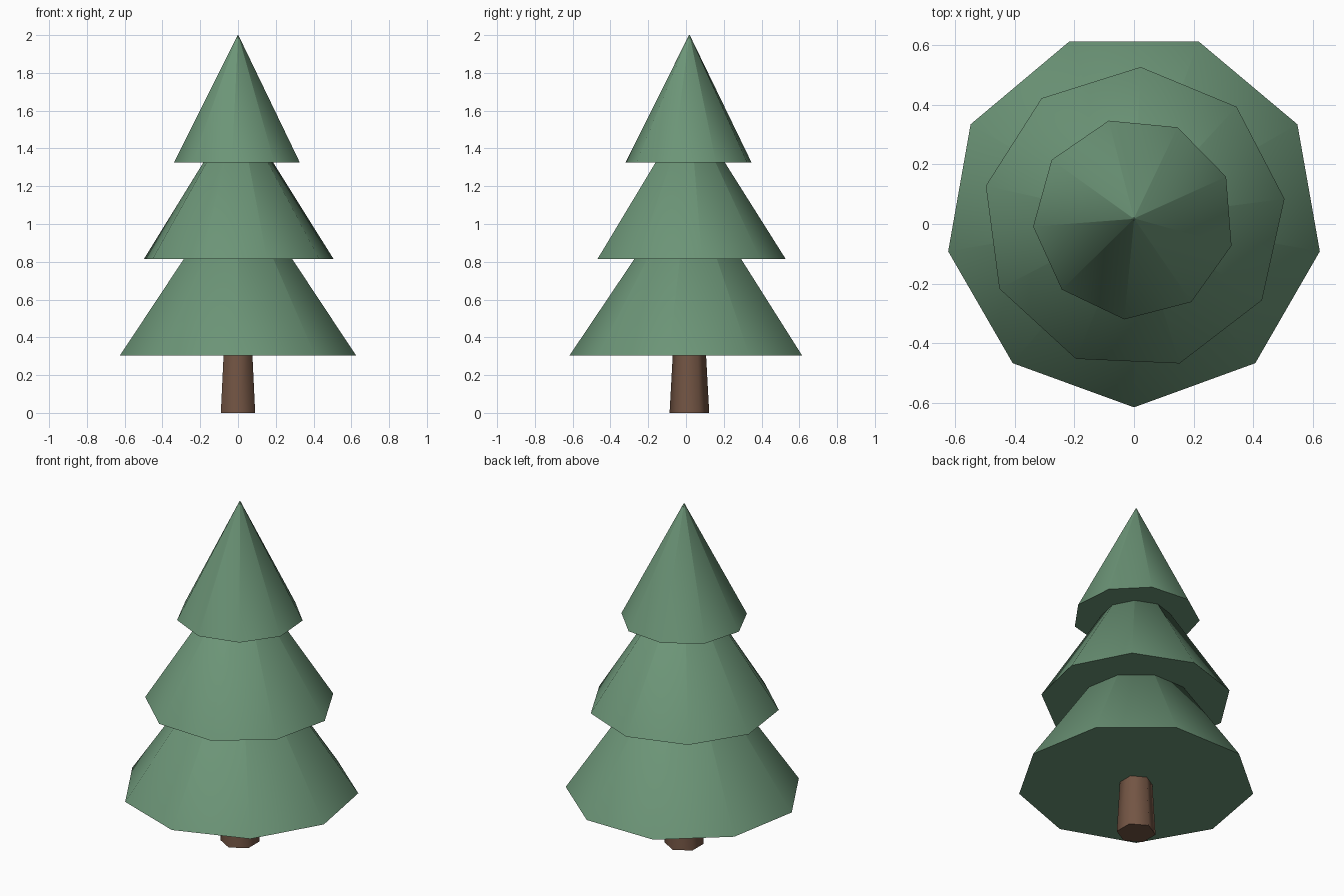
import bpy
import bmesh
from math import cos, sin, radians, tau

cube = bpy.data.objects.get("Cube")
if cube:
    bpy.data.objects.remove(cube, do_unlink=True)

CENTRE_Y = 0.018


def make_material(name, colour):
    mat = bpy.data.materials.new(name)
    mat.use_nodes = True
    mat.diffuse_color = colour
    mat.node_tree.nodes["Principled BSDF"].inputs["Base Color"].default_value = colour
    return mat


def tapered_prism(name, sides, base, top, start_angle, material):
    """Closed cone or tapered post; base and top are (radius, height)."""
    bm = bmesh.new()
    rings = []
    for radius, z in (base, top):
        angles = [radians(start_angle) + tau * i / sides for i in range(sides)]
        rings.append([bm.verts.new((radius * cos(a), radius * sin(a), z)) for a in angles])
    low, high = rings
    for i in range(sides):
        j = (i + 1) % sides
        bm.faces.new((low[i], low[j], high[j], high[i]))
    bm.faces.new(low[::-1])
    bm.faces.new(high)

    mesh = bpy.data.meshes.new(name)
    bm.to_mesh(mesh)
    bm.free()
    mesh.materials.append(material)
    obj = bpy.data.objects.new(name, mesh)
    obj.location.y = CENTRE_Y
    bpy.context.collection.objects.link(obj)

    # Soft sides, crisp rims
    bpy.ops.object.select_all(action="DESELECT")
    obj.select_set(True)
    bpy.context.view_layer.objects.active = obj
    bpy.ops.object.shade_smooth_by_angle(angle=radians(62))
    return obj


green = make_material("foliage green", (0.15, 0.30, 0.185, 1))
brown = make_material("bark brown", (0.17, 0.09, 0.057, 1))

# Trunk, running a little way up into the foliage
tapered_prism("trunk", 6, (0.105, 0), (0.083, 0.4), 90, brown)

# Three nine-sided foliage tiers, each turned differently
TIP = 0.002
tiers = [
    ("lower_foliage", 0.634, 0.305, 1.245, -90),
    ("middle_foliage", 0.51, 0.815, 1.62, 87.5),
    ("upper_foliage", 0.34, 1.325, 2.0, 24.5),
]
for name, radius, bottom, apex, turn in tiers:
    tapered_prism(name, 9, (radius, bottom), (TIP, apex), turn, green)
